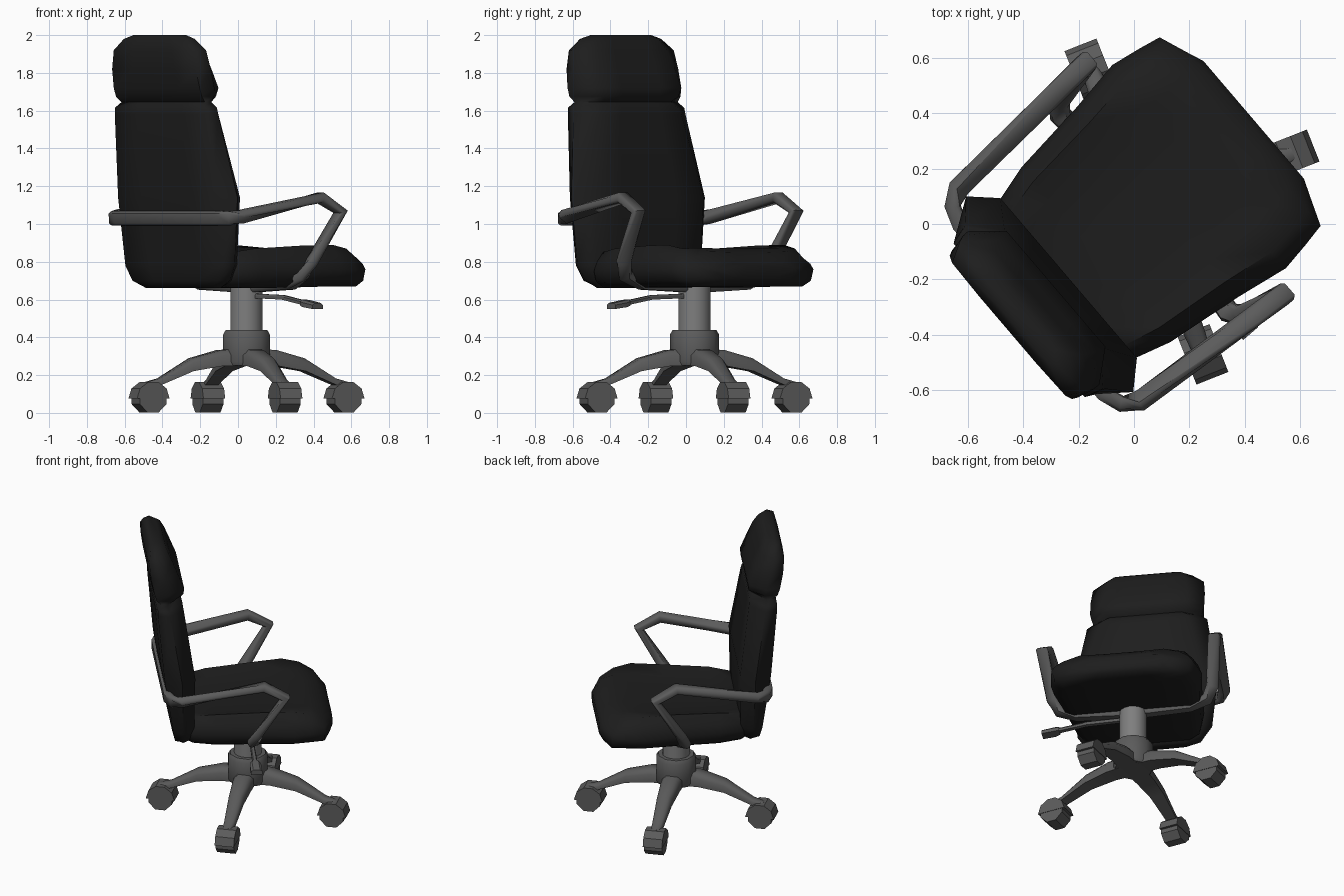
import bpy, bmesh, math
from mathutils import Vector, Matrix

if "Cube" in bpy.data.objects:
    bpy.data.objects.remove(bpy.data.objects["Cube"])

CENTRE = Matrix.Translation((0.045, 0.045, 0))
CHAIR = CENTRE @ Matrix.Rotation(math.radians(40.5), 4, 'Z')   # local x = forward


def material(name, v):
    m = bpy.data.materials.new(name)
    m.diffuse_color = (v, v, v, 1)
    m.use_nodes = True
    m.node_tree.nodes["Principled BSDF"].inputs["Base Color"].default_value = m.diffuse_color
    return m


BLACK = material("black fabric", 0.0125)
GREY = material("dark grey plastic", 0.105)
STEEL = material("grey steel", 0.21)


def loft(name, rings, mat, frame, angle=40, closed=False):
    """Skin a list of equal-length point rings."""
    bm = bmesh.new()
    vs = [[bm.verts.new(p) for p in r] for r in rings]
    n, k = len(vs), len(vs[0])
    for i in range(n if closed else n - 1):
        a, b = vs[i], vs[(i + 1) % n]
        for j in range(k):
            bm.faces.new((a[j], a[(j + 1) % k], b[(j + 1) % k], b[j]))
    if not closed:
        bm.faces.new(vs[0])
        bm.faces.new(vs[-1])
    bmesh.ops.recalc_face_normals(bm, faces=bm.faces)
    me = bpy.data.meshes.new(name)
    bm.to_mesh(me)
    bm.free()
    me.transform(frame)
    me.materials.append(mat)
    ob = bpy.data.objects.new(name, me)
    bpy.context.collection.objects.link(ob)
    bpy.ops.object.select_all(action='DESELECT')
    ob.select_set(True)
    bpy.context.view_layer.objects.active = ob
    bpy.ops.object.shade_smooth_by_angle(angle=math.radians(angle))
    return ob


def circle(r, z, n):
    return [(r * math.cos((i + .5) * math.tau / n), r * math.sin((i + .5) * math.tau / n), z)
            for i in range(n)]


def box_section(x, z, hw, hh):
    """Chamfered section across a bar that runs along x."""
    return [(x, y * hw, z + h * hh) for y, h in
            ((-1, -1), (1, -1), (1, .3), (.6, 1), (-.6, 1), (-1, .3))]


# backrest with headrest: z, front (u, v), middle (u, v), rear (u, v)
back = [
    (0.66, -.41, .26, -.44, .30, -.47, .26),
    (0.70, -.385, .33, -.44, .38, -.495, .35),
    (0.78, -.375, .36, -.45, .43, -.51, .39),
    (1.14, -.37, .38, -.46, .465, -.565, .385),
    (1.58, -.435, .28, -.53, .39, -.605, .365),
    (1.615, -.44, .26, -.535, .385, -.605, .365),
    (1.645, -.465, .23, -.54, .345, -.58, .34),
    (1.675, -.435, .26, -.53, .355, -.61, .35),
    (1.72, -.43, .275, -.535, .365, -.625, .35),
    (1.82, -.47, .265, -.56, .365, -.645, .34),
    (1.92, -.51, .245, -.585, .355, -.655, .315),
    (1.98, -.54, .21, -.60, .28, -.64, .25),
    (2.00, -.57, .17, -.60, .21, -.625, .19)]
rings = []
for z, uf, vf, um, vm, ub, vb in back:
    half = [(uf, vf * .5), (uf, vf), (um, vm), (ub, vb), (ub - .004, vb * .5)]
    rings.append([(u, v, z) for u, v in half] + [(u, -v, z) for u, v in reversed(half)])
loft("backrest", rings, BLACK, CHAIR, 70)

# seat cushion: u, half width, bottom, widest height, bolster top, centre top
seat = [
    (-.47, .30, .69, .74, .80, .80),
    (-.38, .375, .665, .75, .85, .83),
    (-.24, .415, .66, .76, .87, .84),
    (.05, .45, .665, .76, .885, .855),
    (.25, .483, .67, .76, .89, .865),
    (.36, .465, .67, .76, .87, .87),
    (.445, .448, .67, .76, .82, .85),
    (.49, .33, .685, .755, .79, .81),
    (.51, .28, .71, .755, .78, .785)]
rings = []
for u, w, zb, zm, zs, zc in seat:
    half = [(w * .4, zb), (w * .83, zb), (w * .96, zb + .03), (w, zm),
            (w * .95, (zm + zs) / 2), (w * .84, zs), (w * .6, zc + .004), (w * .25, zc)]
    rings.append([(u, v, z) for v, z in half] + [(u, -v, z) for v, z in reversed(half)])
loft("seat", rings, BLACK, CHAIR, 60)

# armrest: one closed bar behind the back, along both arms and under the seat
# each entry is a point and the direction of the bar's width
arm = [
    ((-.545, .40, 1.03), (0, 0, 1)),
    ((-.52, .47, 1.03), (0, .1, 1)),
    ((-.46, .505, 1.04), (0, .75, .6)),
    ((.05, .54, 1.14), (0, 1, 0)),
    ((.185, .55, 1.065), (0, 1, 0)),
    ((.02, .51, .80), (-.4, .9, 0)),
    ((-.01, .47, .725), (-.8, .6, 0)),
    ((0, .36, .68), (-1, 0, 0)),
    ((0, .10, .668), (-1, 0, 0))]
path = [(Vector(p), Vector(w)) for p, w in arm]
flip = Vector((1, -1, 1))
path += [(p * flip, w * flip) for p, w in reversed(path)]
rings = []
for i, (p, w) in enumerate(path):
    before = (p - path[i - 1][0]).normalized()
    after = (path[(i + 1) % len(path)][0] - p).normalized()
    t = (before + after).normalized()
    w = (w - t * w.dot(t)).normalized()
    n = t.cross(w)
    rings.append([p + w * a * .038 + n * b * .028 for a, b in
                  ((-1, -.5), (-.7, -1), (.7, -1), (1, -.5), (1, .5), (.7, 1), (-.7, 1), (-1, .5))])
loft("armrest_loop", rings, GREY, CHAIR, 50, closed=True)

# gas column and hub
loft("column", [circle(.087, .40, 16), circle(.087, .68, 16)], STEEL, CENTRE)
loft("hub", [circle(.12, .25, 10), circle(.13, .27, 10), circle(.13, .415, 10),
             circle(.115, .44, 10)], GREY, CENTRE, 40)

# height lever, pointing to the chair's right
SIDE = CHAIR @ Matrix.Rotation(-math.pi / 2, 4, 'Z')
loft("lever", [box_section(.05, .62, .014, .012), box_section(.30, .612, .014, .012),
               box_section(.48, .582, .016, .012)], GREY, SIDE, 30)
loft("lever_paddle", [box_section(.47, .584, .028, .016), box_section(.50, .578, .036, .018),
                      box_section(.58, .566, .036, .016)], GREY, SIDE, 20)


def wheel_ring(r, y, n=8, start=0.0, sweep=math.tau, zc=.08):
    steps = n if sweep == math.tau else n - 1
    return [(.555 + r * math.cos(start + sweep * i / steps), y,
             zc + r * math.sin(start + sweep * i / steps)) for i in range(n)]


# four legs, each with a caster and its fender
for k in range(4):
    frame = CENTRE @ Matrix.Rotation(math.radians(21.6 + 90 * k), 4, 'Z')
    loft(f"leg_{k + 1}", [box_section(.05, .295, .065, .045), box_section(.16, .29, .06, .042),
                          box_section(.32, .255, .048, .034), box_section(.50, .165, .036, .018),
                          box_section(.57, .15, .03, .014)], GREY, frame, 50)
    loft(f"caster_{k + 1}", [wheel_ring(.082, y, start=math.pi / 8, zc=.078)
                             for y in (-.059, .059)], GREY, frame, 30)
    loft(f"caster_fender_{k + 1}", [wheel_ring(.093, y, 6, 0, math.pi, .075)
                                    for y in (-.062, .062)], GREY, frame, 30)
